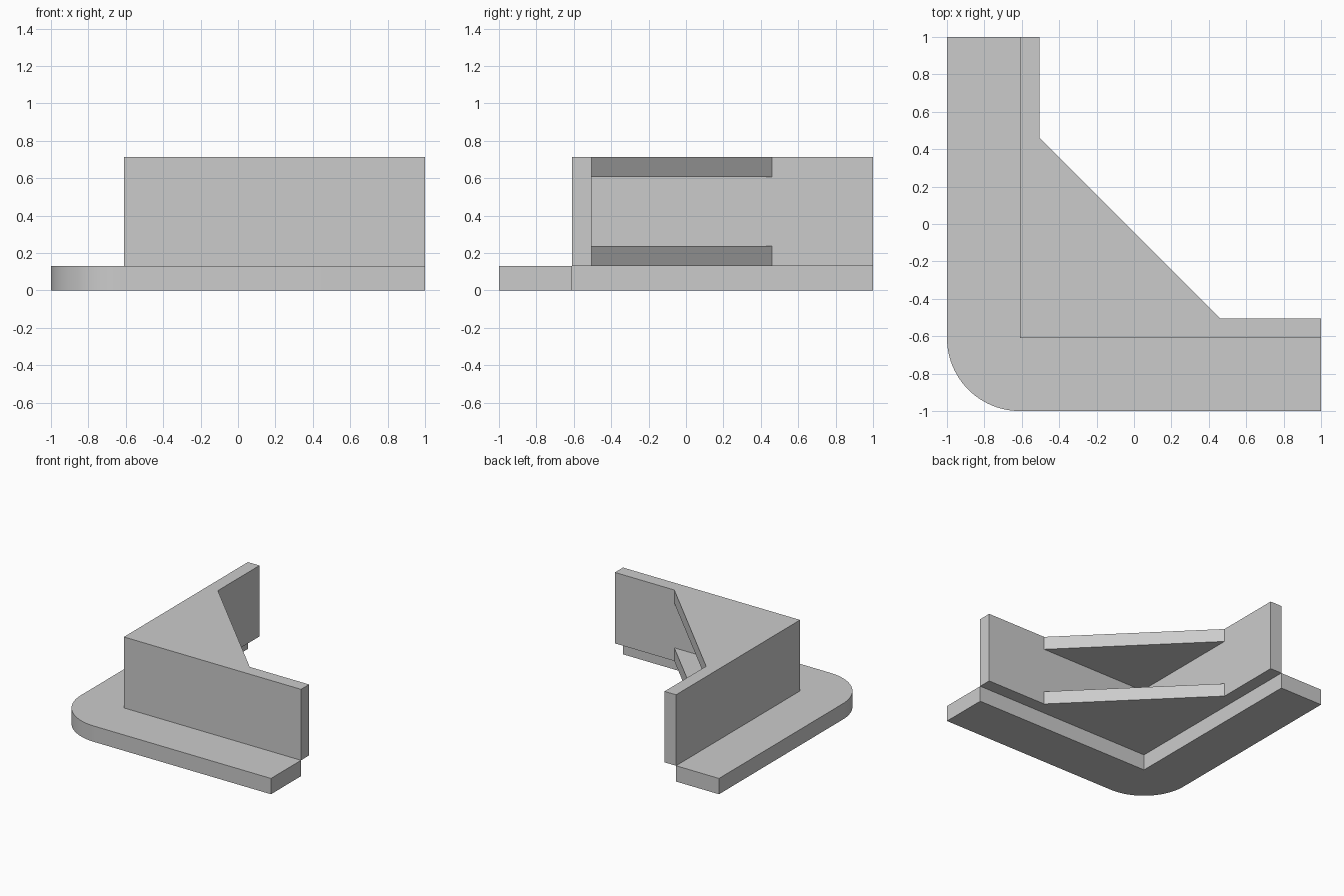
import bpy, bmesh, math

cube = bpy.data.objects.get("Cube")
if cube:
    bpy.data.objects.remove(cube, do_unlink=True)

# Main dimensions
EDGE = 1.0         # outer extent of both arms
OUTER = -0.61      # outer wall faces, inner edge of the base
INNER = -0.505     # inner wall faces
GUSSET = 0.46      # reach of the gussets along each wall
BASE_TOP, TOP = 0.13, 0.713
THICK = 0.108      # gusset thickness

grey = bpy.data.materials.new("plain grey")
grey.use_nodes = True
colour = (0.6, 0.6, 0.6, 1)
grey.diffuse_color = colour
grey.node_tree.nodes["Principled BSDF"].inputs["Base Color"].default_value = colour


def prism(name, outline, z0, z1):
    """Extrude a counter-clockwise outline from z0 up to z1."""
    bm = bmesh.new()
    face = bm.faces.new([bm.verts.new((x, y, z0)) for x, y in outline])
    extruded = bmesh.ops.extrude_face_region(bm, geom=[face], use_keep_orig=True)
    for v in extruded["geom"]:
        if isinstance(v, bmesh.types.BMVert):
            v.co.z = z1
    bmesh.ops.recalc_face_normals(bm, faces=bm.faces)
    mesh = bpy.data.meshes.new(name)
    bm.to_mesh(mesh)
    bm.free()
    mesh.materials.append(grey)
    obj = bpy.data.objects.new(name, mesh)
    bpy.context.collection.objects.link(obj)
    return obj


def angle_outline(outer, inner, corner):
    """L-shaped outline whose outside corner follows the given points."""
    return corner + [(EDGE, outer), (EDGE, inner), (inner, inner),
                     (inner, EDGE), (outer, EDGE)]


# Base plate with a rounded outside corner
radius = EDGE + OUTER
steps = 24
arc = [(OUTER + radius * math.cos(a), OUTER + radius * math.sin(a))
       for a in (math.pi + math.pi / 2 * i / steps for i in range(steps + 1))]
base = prism("base_plate", angle_outline(-EDGE, OUTER, arc), 0, BASE_TOP)

# Upright corner wall
prism("corner_wall", angle_outline(OUTER, INNER, [(OUTER, OUTER)]), BASE_TOP, TOP)

# Triangular gussets at the bottom and top of the wall
triangle = [(INNER, INNER), (GUSSET, INNER), (INNER, GUSSET)]
for name, z in (("lower_gusset", BASE_TOP), ("upper_gusset", TOP - THICK)):
    prism(name, triangle, z, z + THICK)

# Smooth the rounded corner only
bpy.ops.object.select_all(action="DESELECT")
base.select_set(True)
bpy.context.view_layer.objects.active = base
bpy.ops.object.shade_smooth_by_angle(angle=math.radians(30))
